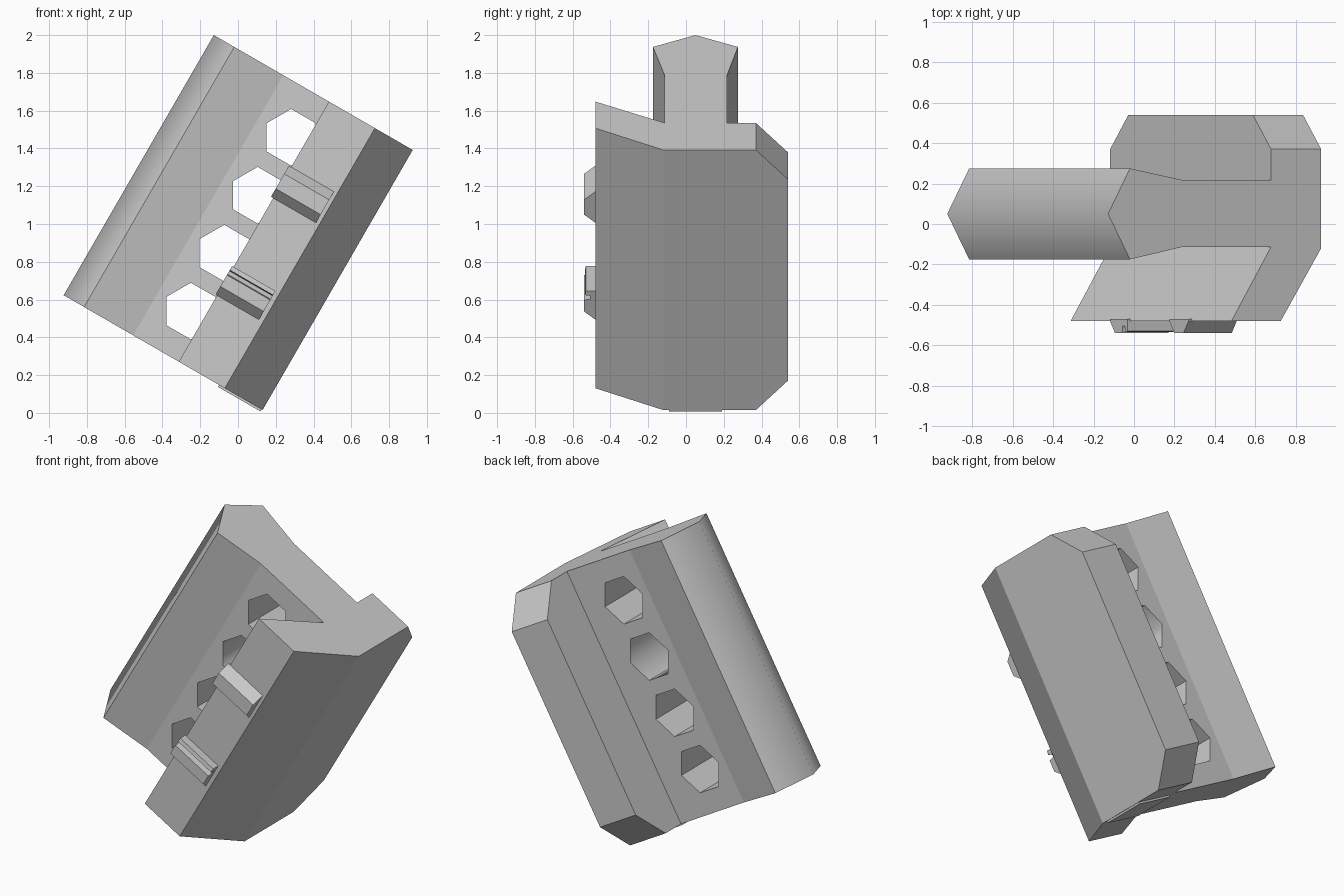
import bpy, bmesh, math
from mathutils import Matrix, Vector

if "Cube" in bpy.data.objects:
    bpy.data.objects.remove(bpy.data.objects["Cube"])

# Everything is modelled upright (u across, y depth, w along the bar), then tilted 30 degrees
LENGTH = 1.59
TILT = Matrix.Translation((-0.923, 0, 0.623)) @ Matrix.Rotation(math.radians(30), 4, 'Y')

grey = bpy.data.materials.new("light grey")
grey.diffuse_color = (0.6, 0.6, 0.6, 1)
grey.use_nodes = True
grey.node_tree.nodes["Principled BSDF"].inputs["Base Color"].default_value = grey.diffuse_color


def finish(name, bm):
    bmesh.ops.recalc_face_normals(bm, faces=bm.faces)
    mesh = bpy.data.meshes.new(name)
    bm.to_mesh(mesh)
    bm.free()
    mesh.materials.append(grey)
    ob = bpy.data.objects.new(name, mesh)
    bpy.context.collection.objects.link(ob)
    ob.matrix_world = TILT
    return ob


def prism(points, offset):
    """Extrude a closed outline by the offset vector."""
    bm = bmesh.new()
    face = bm.faces.new([bm.verts.new(p) for p in points])
    out = bmesh.ops.extrude_face_region(bm, geom=[face], use_keep_orig=True)
    verts = [g for g in out["geom"] if isinstance(g, bmesh.types.BMVert)]
    bmesh.ops.translate(bm, verts=verts, vec=offset)
    bmesh.ops.recalc_face_normals(bm, faces=bm.faces)
    return bm


# Clip body: swollen head, thin web, straight back jaw and slanted front jaw
section = [(0, 0.05), (0.125, -0.175), (0.425, -0.113), (0.93, -0.113),
           (0.704, -0.48), (0.985, -0.48), (1.216, -0.12), (1.216, 0.54),
           (0.93, 0.54), (0.93, 0.217), (0.425, 0.217), (0.125, 0.275)]
bm = prism([(u, y, 0) for u, y in section], (0, 0, LENGTH))
# Chamfer both ends of the back jaw
for w, side in ((0, -1), (LENGTH, 1)):
    geom = list(bm.verts) + list(bm.edges) + list(bm.faces)
    bmesh.ops.bisect_plane(bm, geom=geom, plane_co=(0, 0.37, w),
                           plane_no=Vector((0, 0.18, 0.17 * side)).normalized(),
                           clear_outer=True)
    bmesh.ops.holes_fill(bm, edges=[e for e in bm.edges if e.is_boundary], sides=0)
# Rounded shading on the long sides of the head only
for f in bm.faces:
    f.smooth = max(v.co.x for v in f.verts) < 0.43
for e in bm.edges:
    if e.is_manifold and e.calc_face_angle(0) > math.radians(70):
        e.smooth = False
body = finish("clip_body", bm)

# Row of hexagonal holes through the web
for i in range(4):
    w = LENGTH / 2 + (i - 1.5) * 0.354
    hexagon = [(0.625 + 0.15 * math.cos(math.radians(a)), -0.3,
                w + 0.15 * math.sin(math.radians(a))) for a in range(0, 360, 60)]
    bm = prism(hexagon, (0, 0.7, 0))
    for f in bm.faces:
        f.smooth = i == 2 and len(f.verts) == 4
    cutter = finish(f"hole_cutter_{i + 1}", bm)
    cutter.hide_render = True
    cutter.hide_set(True)
    mod = body.modifiers.new(f"hole_{i + 1}", 'BOOLEAN')
    mod.operation = 'DIFFERENCE'
    mod.solver = 'EXACT'
    mod.object = cutter

# Upper lug: plain wedge-sided ridge on the front jaw
upper = [(-0.47, 1.0), (-0.48, 1.0), (-0.54, 1.05), (-0.54, 1.14), (-0.48, 1.19), (-0.47, 1.19)]
finish("upper_lug", prism([(0.69, y, w) for y, w in upper], (0.275, 0, 0)))

# Lower lug: the same ridge with a shallow groove along it
lower = [(-0.47, 0.405), (-0.48, 0.405), (-0.54, 0.455), (-0.54, 0.525), (-0.505, 0.53),
         (-0.505, 0.55), (-0.535, 0.555), (-0.53, 0.58), (-0.47, 0.58)]
finish("lower_lug", prism([(0.695, y, w) for y, w in lower], (0.265, 0, 0)))

# Thin pad showing at the lower end
pad = [(0.95, -0.09), (1.21, -0.09), (1.21, 0.19), (0.95, 0.19)]
finish("end_pad", prism([(u, y, -0.012) for u, y in pad], (0, 0, 0.03)))
